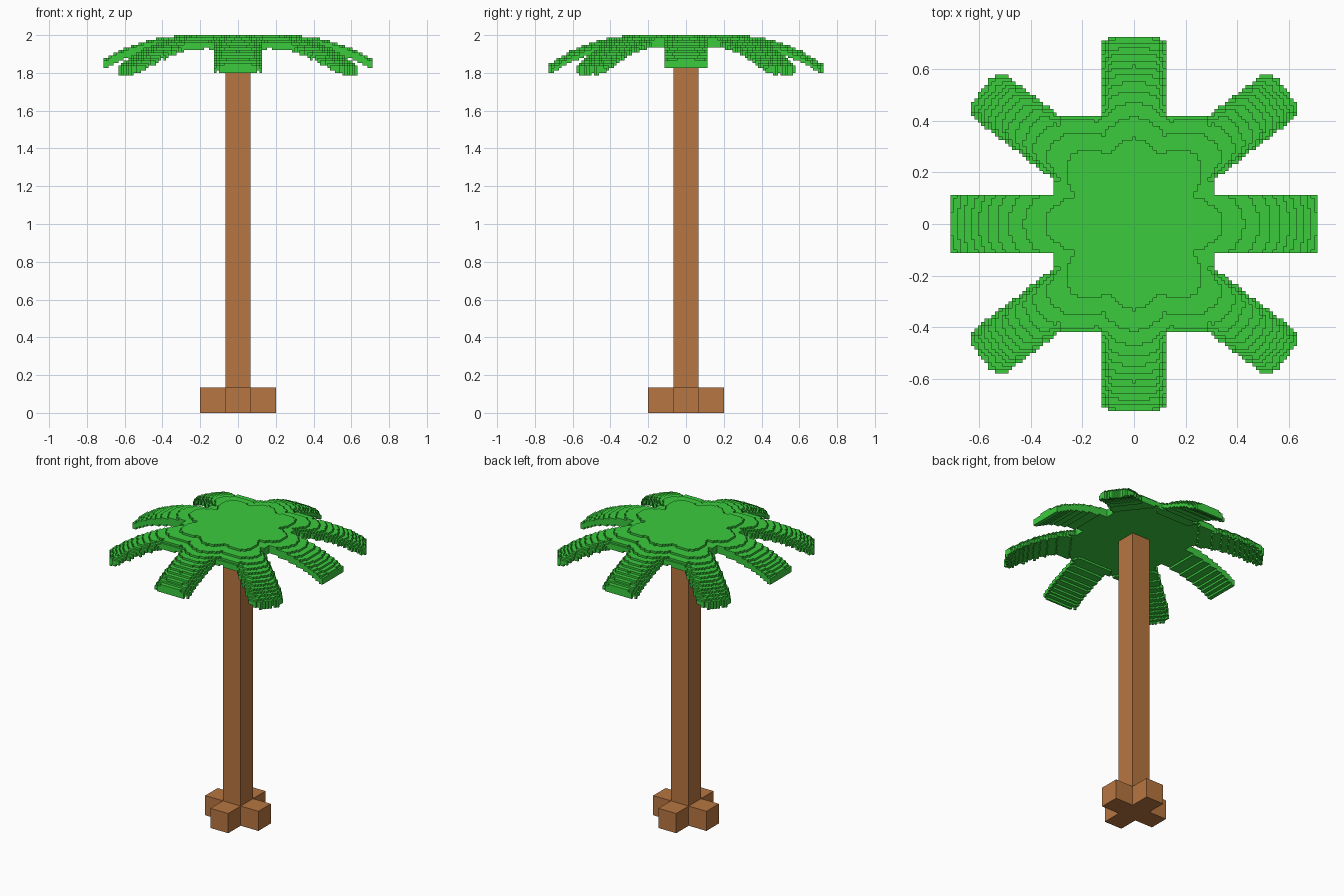
import bpy, bmesh
from math import floor

if "Cube" in bpy.data.objects:
    bpy.data.objects.remove(bpy.data.objects["Cube"])

S = 0.4 / 30          # leaf voxel size
B = 0.4 / 3           # trunk block size


def material(name, rgb):
    m = bpy.data.materials.new(name)
    m.diffuse_color = (*rgb, 1)
    m.use_nodes = True
    m.node_tree.nodes["Principled BSDF"].inputs["Base Color"].default_value = m.diffuse_color
    return m


def add_object(name, bm, mat):
    mesh = bpy.data.meshes.new(name)
    bm.to_mesh(mesh)
    bm.free()
    mesh.materials.append(mat)
    ob = bpy.data.objects.new(name, mesh)
    bpy.context.collection.objects.link(ob)


def box(name, centre, size, mat):
    bm = bmesh.new()
    bmesh.ops.create_cube(bm, size=1)
    bmesh.ops.scale(bm, vec=size, verts=bm.verts)
    bmesh.ops.translate(bm, vec=centre, verts=bm.verts)
    add_object(name, bm, mat)


bark = material("bark", (0.477, 0.18, 0.052))
green = material("leaf_green", (0.043, 0.60, 0.047))

# Square trunk and four root blocks
trunk_top = 2 - 5 * S
box("trunk", (0, 0, trunk_top / 2), (B, B, trunk_top), bark)
for i, (dx, dy) in enumerate(((1, 0), (-1, 0), (0, 1), (0, -1))):
    box(f"root_block_{i + 1}", (dx * B, dy * B, B / 2), (B, B, B), bark)


# Fronds: (along, sideways, length, tip drop, half width, lowest z), in one quadrant
def fronds(x, y):
    return (
        (x, y, 0.72, 0.14, 0.117, 1.825),
        (y, x, 0.733, 0.165, 0.127, 1.787),
        (0.79 * x + 0.61 * y, -0.61 * x + 0.79 * y - 0.05, 0.785, 0.17, 0.105, 1.787),
    )


def column(x, y):
    """Top and bottom level of the crown at x, y, or None outside it."""
    x, y = abs(x), abs(y)
    web = x < 0.31 and y < 0.425 and (x < 0.29 or y < 0.17)
    inside, best, low = web, None, 1.787
    for k, (a, lat, length, drop, half, floor_z) in enumerate(fronds(x, y)):
        t = max(a, 0) / length
        top_drop = drop * t ** 3.2 + 0.85 * lat * lat
        end = length - 0.025 * (k == 1 and abs(lat) > 0.105)
        if 0 <= a < end and abs(lat) < half and (k < 2 or (x < 0.633 and y + 0.3 * x < 0.737)):
            inside = True
            low = floor_z if k == 0 else low
            if k and not web:      # rounded long edges
                top_drop += max(0, 0.7 * (0.035 - half + abs(lat)))
        if best is None or top_drop < best[0]:
            best = (top_drop, 0.9 * drop * t ** 3.5)
    if not inside:
        return None
    top = 150 - floor(best[0] / S)
    bottom = max(145 - floor(best[1] / S), round(low / S))
    return top, min(bottom, top - 2)


# Fill the voxel set
voxels = set()
for i in range(-55, 56):
    for j in range(-55, 56):
        col = column(i * S, j * S)
        if col:
            voxels.update((i, j, k) for k in range(col[1], col[0]))

# Keep only exposed voxel faces
bm = bmesh.new()
cache = {}


def vert(p):
    if p not in cache:
        cache[p] = bm.verts.new(((p[0] - 0.5) * S, (p[1] - 0.5) * S, p[2] * S))
    return cache[p]


for v in voxels:
    for axis in range(3):
        u, w = (axis + 1) % 3, (axis + 2) % 3
        for side in (0, 1):
            n = list(v)
            n[axis] += 2 * side - 1
            if tuple(n) in voxels:
                continue
            quad = []
            for du, dw in ((0, 0), (1, 0), (1, 1), (0, 1)):
                p = list(v)
                p[axis] += side
                p[u] += du
                p[w] += dw
                quad.append(vert(tuple(p)))
            bm.faces.new(quad if side else quad[::-1])
add_object("palm_crown", bm, green)
